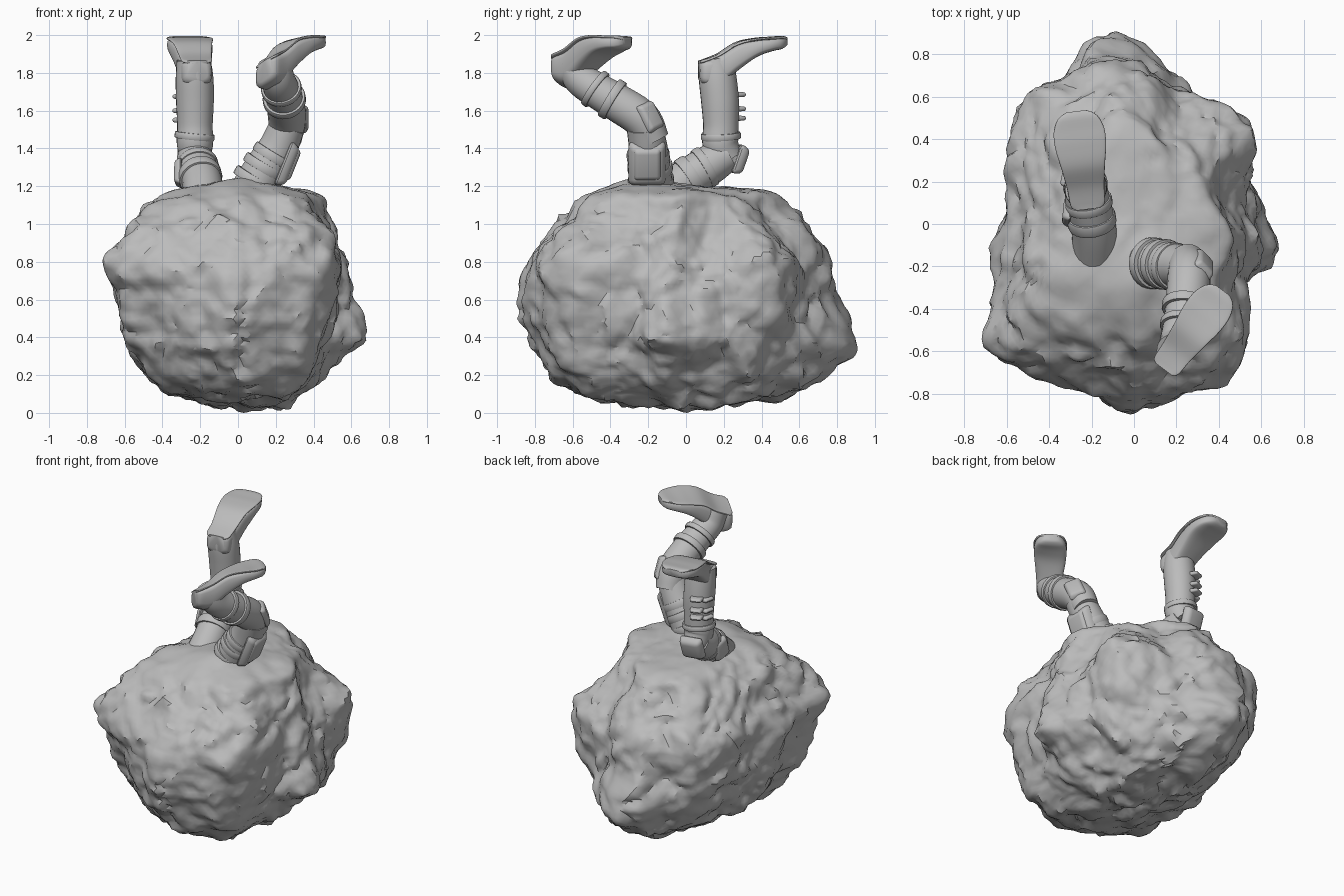
import bpy, bmesh, math
from mathutils import Vector, Matrix, noise

cube = bpy.data.objects.get("Cube")
if cube:
    bpy.data.objects.remove(cube)

grey = bpy.data.materials.new("stone_grey")
grey.use_nodes = True
grey.diffuse_color = (0.5, 0.5, 0.5, 1)
grey.node_tree.nodes["Principled BSDF"].inputs["Base Color"].default_value = (0.5, 0.5, 0.5, 1)


def finish(bm, name, angle=40):
    bmesh.ops.recalc_face_normals(bm, faces=bm.faces[:])
    mesh = bpy.data.meshes.new(name)
    bm.to_mesh(mesh)
    bm.free()
    ob = bpy.data.objects.new(name, mesh)
    bpy.context.collection.objects.link(ob)
    mesh.materials.append(grey)
    bpy.ops.object.select_all(action='DESELECT')
    ob.select_set(True)
    bpy.context.view_layer.objects.active = ob
    bpy.ops.object.shade_smooth_by_angle(angle=math.radians(angle))
    return ob


def loft(rings, name, angle=40):
    bm = bmesh.new()
    loops = [[bm.verts.new(p) for p in ring] for ring in rings]
    n = len(loops[0])
    for a, b in zip(loops, loops[1:]):
        for i in range(n):
            j = (i + 1) % n
            bm.faces.new((a[i], a[j], b[j], b[i]))
    bm.faces.new(loops[0])
    bm.faces.new(loops[-1])
    return finish(bm, name, angle)


def spline(a, b, c, d, t):
    return 0.5 * (2 * b + (c - a) * t + (2 * a - 5 * b + 4 * c - d) * t * t
                  + (3 * b - a - 3 * c + d) * t ** 3)


def sample(table, x):
    last = len(table) - 1
    i = next((k for k in range(last) if x <= table[k + 1][0]), last - 1)
    t = (x - table[i][0]) / (table[i + 1][0] - table[i][0])
    rows = [table[min(max(i + k, 0), last)] for k in (-1, 0, 1, 2)]
    return [spline(*column, t) for column in zip(*rows)]


# Boulder: plan outline scaled by height stations, then roughened
outline = [(.63, 0), (.57, .2), (.58, .47), (.45, .58), (.2, .7), (.12, .8), (-.2, .88),
           (-.33, .74), (-.51, .66), (-.58, .4), (-.6, .1), (-.63, -.3), (-.67, -.56),
           (-.5, -.7), (-.2, -.81), (0, -.88), (.25, -.79), (.44, -.73), (.54, -.35), (.66, -.12)]
polar = sorted((math.atan2(y, x) % math.tau, math.hypot(x, y)) for x, y in outline)
polar = [(polar[-1][0] - math.tau, polar[-1][1])] + polar + [(polar[0][0] + math.tau, polar[0][1])]

# latitude, height, then reach towards E, NE, N, NW, W, SW, S, SE
stations = [(0, 1.21, 0, 0, 0, 0, 0, 0, 0, 0),
            (.16, 1.17, .62, .42, .5, .5, .5, .5, .52, .6),
            (.25, 1.08, .72, .6, .62, .65, .76, .74, .7, .78),
            (.33, .95, .76, .77, .77, .82, .86, .88, .85, .92),
            (.41, .8, .86, .97, .87, .98, 1.02, 1.03, .98, 1.02),
            (.51, .6, .94, .95, .92, .95, 1, .95, 1.01, .98),
            (.61, .4, 1.05, .85, 1.03, .85, .96, .86, .96, .89),
            (.69, .25, .8, .74, .94, .72, .81, .74, .88, .8),
            (.8, .12, .58, .55, .71, .54, .6, .56, .69, .63),
            (.88, .07, .38, .36, .48, .34, .38, .36, .42, .42),
            (1, .04, 0, 0, 0, 0, 0, 0, 0, 0)]

bm = bmesh.new()
bmesh.ops.create_icosphere(bm, subdivisions=6, radius=1)
for v in bm.verts:
    n = v.co.normalized()
    lat, ang = math.acos(max(-1, min(1, n.z))) / math.pi, math.atan2(n.y, n.x) % math.tau
    _, z, *reach = sample(stations, lat)
    octant = ang / math.tau * 8
    k, t = int(octant) % 8, octant % 1
    r = sample(polar, ang)[1] * spline(*(reach[(k + i) % 8] for i in (-1, 0, 1, 2)), t)
    p = Vector((r * math.cos(ang), r * math.sin(ang), z))
    # crest on the crown between the legs
    if lat < 0.4:
        p.z += 0.055 * math.exp(-(p.x ** 2 + (p.y + .24) ** 2) / .04)
    warped = p + 0.13 * noise.noise_vector(p * 4)
    lumps = 0.44 - noise.voronoi(warped * 4.5)[0][0]
    chips = 0.42 - noise.voronoi(warped * 9)[0][0]
    swell = noise.noise(p * 2.3)
    grit = noise.fractal(p * 9, 1.0, 2.0, 3)
    calm = 0.35 if lat < 0.14 else min(1, 0.35 + (lat - 0.14) * 6)
    v.co = p + n * calm * (0.065 * lumps + 0.035 * chips + 0.012 * swell + 0.018 * grit)
low = min(v.co.z for v in bm.verts)
for v in bm.verts:
    v.co.z -= low * max(0, 1 - v.co.z)
finish(bm, "boulder", 32)


def axis_frame(d):
    d = Vector(d).normalized()
    side = d.cross(Vector((0.3, 1, 0.1))).normalized()
    return side, d.cross(side)


# Limb: smooth tube through (x, y, z, radius) points
def tube(points, name, steps=6, sides=24):
    pts = [Vector(p) for p in points]
    pts = [pts[0] * 2 - pts[1]] + pts + [pts[-1] * 2 - pts[-2]]
    path = [spline(*four, i / steps) for four in zip(pts, pts[1:], pts[2:], pts[3:])
            for i in range(steps)]
    path.append(pts[-2])
    rings, side = [], None
    for i, p in enumerate(path):
        d = (path[min(i + 1, len(path) - 1)] - path[max(i - 1, 0)]).to_3d().normalized()
        side = axis_frame(d)[0] if side is None else (side - d * side.dot(d)).normalized()
        up = d.cross(side)
        rings.append([p.to_3d() + p.w * (side * math.cos(k * math.tau / sides)
                      + up * math.sin(k * math.tau / sides)) for k in range(sides)])
    return loft(rings, name)


# Strap: short rounded cuff around a limb
def strap(centre, direction, radius, width, name, sides=28):
    u, v = axis_frame(direction)
    d, c = Vector(direction).normalized(), Vector(centre)
    rings = []
    for h, k in ((-.5, .85), (-.48, .97), (-.3, 1), (.3, 1), (.48, .97), (.5, .85)):
        rings.append([c + d * width * h + radius * k * (u * math.cos(a) + v * math.sin(a))
                      for a in (i * math.tau / sides for i in range(sides))])
    return loft(rings, name)


# Pad: bevelled plate facing outwards, its long edge along the limb
def pad(centre, facing, along, size, name):
    f = Vector(facing).normalized()
    a = Vector(along)
    a = (a - f * a.dot(f)).normalized()
    s = a.cross(f)
    bm = bmesh.new()
    bmesh.ops.create_cube(bm, size=1)
    for v in bm.verts:
        taper = 0.78 if v.co.z > 0 else 1
        v.co = Vector((v.co.x * size[0] * taper, v.co.y * size[1] * taper, v.co.z * size[2]))
    bmesh.ops.bevel(bm, geom=bm.edges[:], offset=min(size) * 0.4, segments=3,
                    affect='EDGES', profile=0.5)
    basis = Matrix((s, a, f)).transposed().to_4x4()
    bmesh.ops.transform(bm, matrix=Matrix.Translation(Vector(centre)) @ basis, verts=bm.verts[:])
    return finish(bm, name, 30)


# Boot foot: sections from heel to toe with the flat sole uppermost
foot_sections = [(0, 1.862, .1, .055), (.02, 1.868, .13, .078), (.1, 1.9, .17, .085),
                 (.2, 1.96, .15, .1), (.3, 1.982, .1, .117), (.38, 1.988, .075, .115),
                 (.44, 1.992, .065, .088), (.465, 1.985, .04, .045)]


def foot(heel, toe_dir, width, roll, name):
    f = Vector((*toe_dir, 0)).normalized()
    side, base = Vector((f.y, -f.x, 0)), Vector((*heel, 0))

    def section(s, top, thick, half):
        ring = []
        for k in range(28):
            c, h = math.cos(k * math.tau / 28), math.sin(k * math.tau / 28)
            across = half * width * math.copysign(abs(c) ** .7, c)
            drop = thick / 2 * (1 - math.copysign(abs(h) ** .5, h))
            tilt = roll * across * (1 - s / .47)
            ring.append(base + f * s + side * across + Vector((0, 0, top - drop + tilt)))
        return ring

    dense = [sample(foot_sections, i * .465 / 30) for i in range(31)]
    loft([section(*row) for row in dense], name + "_boot_foot", 50)
    loft([section(s, z + .004, .018, w * 1.03) for s, z, _, w in dense], name + "_sole", 50)


# Left leg, bent forwards
foot((.14, -.685), (.6, .8), .87, .5, "left")
tube([(.02, -.17, 1.08, .115), (.13, -.19, 1.27, .113), (.21, -.2, 1.4, .103),
      (.262, -.22, 1.52, .095)], "left_thigh")
tube([(.25, -.17, 1.44, .085), (.26, -.235, 1.555, .101), (.25, -.36, 1.64, .1),
      (.235, -.46, 1.7, .095), (.21, -.56, 1.77, .09), (.19, -.6, 1.86, .085)], "left_shin")
for i, (p, d, r, w) in enumerate([
        ((.09, -.185, 1.23), (.6, -.05, 1), .122, .05), ((.14, -.19, 1.3), (.6, -.05, 1), .12, .05),
        ((.185, -.2, 1.36), (.6, -.05, 1), .114, .05), ((.245, -.39, 1.66), (-.1, -.9, .55), .114, .045),
        ((.23, -.48, 1.715), (-.15, -.85, .6), .108, .035)]):
    strap(p, d, r, w, f"left_strap_{i + 1}")
pad((.26, -.205, 1.315), (1, .05, -.4), (.4, 0, 1), (.21, .26, .06), "left_knee_pad")
pad((.285, -.205, 1.315), (1, .05, -.4), (.4, 0, 1), (.16, .2, .04), "left_knee_plate")
pad((.333, -.185, 1.57), (.8, .6, .3), (0, -.5, 1), (.12, .17, .04), "left_shin_guard")

# Right leg, shin upright
foot((-.215, .07), (-.12, .99), 1, 0, "right")
tube([(-.18, -.16, 1.1, .11), (-.19, -.02, 1.22, .106), (-.22, .12, 1.31, .106),
      (-.23, .22, 1.37, .09)], "right_thigh")
tube([(-.23, .23, 1.34, .075), (-.228, .185, 1.42, .096), (-.228, .185, 1.52, .094),
      (-.228, .18, 1.65, .1), (-.23, .168, 1.77, .1), (-.235, .16, 1.87, .09)], "right_shin")
for i, (p, d, r, w) in enumerate([
        ((-.2, .02, 1.25), (-.15, .85, .55), .116, .06), ((-.215, .1, 1.3), (-.15, .85, .5), .114, .045),
        ((-.23, .185, 1.465), (.1, -.05, 1), .106, .035)]):
    strap(p, d, r, w, f"right_strap_{i + 1}")
pad((-.245, .285, 1.34), (-.15, 1, -.35), (0, .3, 1), (.17, .17, .06), "right_knee_pad")
pad((-.315, .06, 1.27), (-1, .1, 0), (0, .3, 1), (.13, .15, .04), "right_thigh_pad")
for i, z in enumerate((1.56, 1.61, 1.685)):
    pad((-.275, .28, z), (-.4, 1, 0), (0, 0, 1), (.09, .03, .06), f"right_buckle_{i + 1}")
    pad((-.318, .215, z - .01), (-1, .2, 0), (0, 0, 1), (.09, .03, .05), f"right_clasp_{i + 1}")
